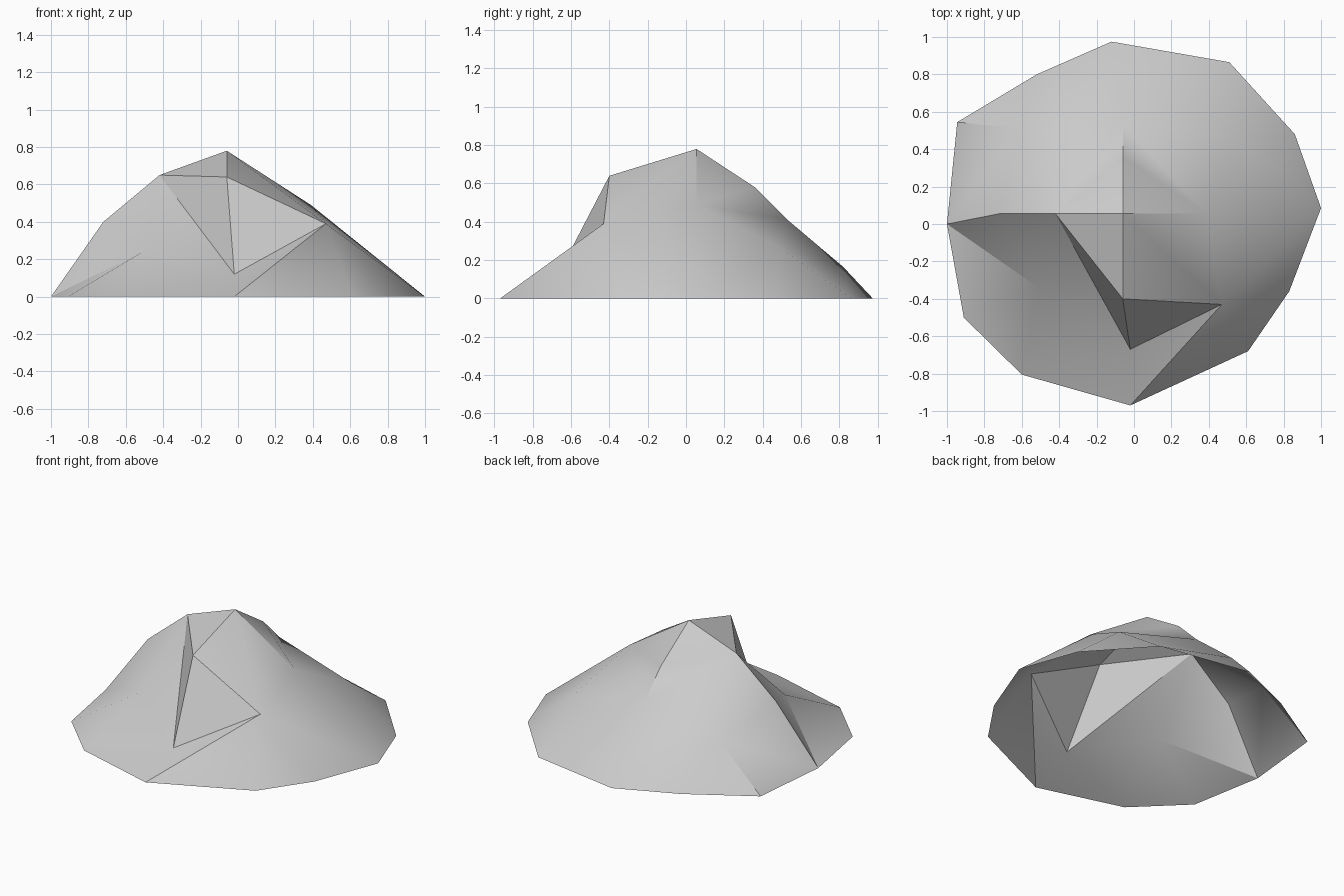
import bpy, bmesh, math

cube = bpy.data.objects.get("Cube")
if cube:
    bpy.data.objects.remove(cube)

# Material
stone = bpy.data.materials.new("light_grey_stone")
stone.use_nodes = True
grey = (0.6, 0.6, 0.6, 1)
stone.diffuse_color = grey
stone.node_tree.nodes["Principled BSDF"].inputs["Base Color"].default_value = grey

bm = bmesh.new()

# Base outline on the ground, counter-clockwise from the east
outline = [(1, .085), (.86, .48), (.51, .865), (-.12, .975), (-.52, .8), (-.945, .545),
           (-1, 0), (-.91, -.5), (-.6, -.805), (-.02, -.97), (.61, -.68), (.83, -.36)]
rim = [bm.verts.new((x, y, 0)) for x, y in outline]

# Summit and the ridges running down from it
peak = bm.verts.new((-.06, .055, .78))
east = bm.verts.new((.39, .055, .49))
north_high = bm.verts.new((-.06, .36, .58))
north = bm.verts.new((-.06, .53, .41))
north_low = bm.verts.new((-.1, .82, .165))
west_high = bm.verts.new((-.42, .055, .65))
west = bm.verts.new((-.72, .055, .4))
south = bm.verts.new((-.06, -.4, .64))
notch = bm.verts.new((-.02, -.67, .12))

# Shoulders between the ridges
northeast = bm.verts.new((.52, .48, .27))
northwest = bm.verts.new((-.61, .51, .28))
southwest = bm.verts.new((-.51, -.34, .24))
southeast = bm.verts.new((.47, -.43, .39))


def fan(hub, *edge):
    """Triangles from a hub point to a counter-clockwise run of points."""
    for a, b in zip(edge, edge[1:]):
        bm.faces.new((hub, a, b))


# Upper slopes
fan(peak, east, north_high, west_high, south, southeast, east)
fan(north, northwest, west_high, north_high, east, northeast, north_low, northwest)
fan(west_high, west, southwest, notch, south)

# Lower slopes down to the outline
fan(northeast, east, *rim[0:3], north_low)
fan(north_low, *rim[2:5])
fan(northwest, north_low, *rim[4:7], west, west_high)
fan(southwest, west, *rim[6:9], notch)
fan(notch, *rim[8:10], southeast, south)
fan(southeast, *rim[9:12], rim[0], east)

# Hill shell, open underneath
mesh = bpy.data.meshes.new("rocky_hill")
bm.to_mesh(mesh)
bm.free()
mesh.materials.append(stone)
hill = bpy.data.objects.new("rocky_hill", mesh)
bpy.context.collection.objects.link(hill)
bpy.ops.object.select_all(action='DESELECT')
hill.select_set(True)
bpy.context.view_layer.objects.active = hill
bpy.ops.object.shade_smooth_by_angle(angle=math.radians(30))
